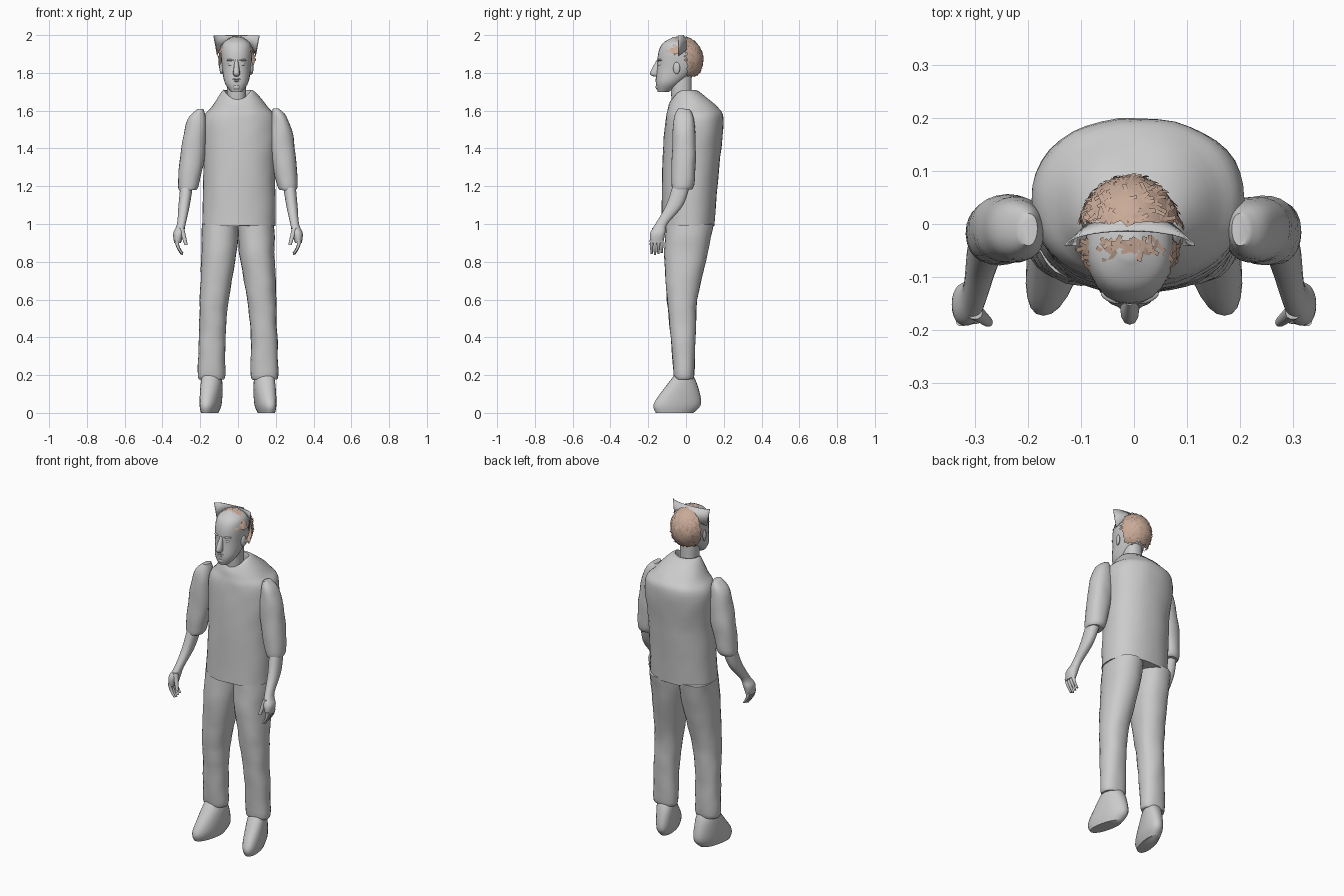
import bpy, bmesh, math, random
from mathutils import Vector, Matrix, noise

if "Cube" in bpy.data.objects:
    bpy.data.objects.remove(bpy.data.objects["Cube"], do_unlink=True)
random.seed(4)


def material(name, red, green, blue):
    mat = bpy.data.materials.new(name)
    mat.use_nodes = True
    mat.diffuse_color = (red, green, blue, 1)
    shader = mat.node_tree.nodes["Principled BSDF"]
    shader.inputs["Base Color"].default_value = mat.diffuse_color
    return mat


GREY = material("plain grey", 0.6, 0.6, 0.6)
HAIR = material("light brown hair", 0.58, 0.4, 0.31)


def finish(bm, name, mat, smooth=True):
    """Turn a bmesh into a named, coloured object; smooth parts keep sharp rims."""
    mesh = bpy.data.meshes.new(name)
    bm.to_mesh(mesh)
    bm.free()
    mesh.materials.append(mat)
    obj = bpy.data.objects.new(name, mesh)
    bpy.context.collection.objects.link(obj)
    if smooth:
        bpy.context.view_layer.objects.active = obj
        obj.select_set(True)
        bpy.ops.object.shade_smooth_by_angle(angle=math.radians(50))
        obj.select_set(False)
    return obj


def ring(z, x=0.0, y=0.0, wide=0.1, deep=0.1):
    """A level cross-section: its height, centre and half sizes."""
    return Vector((z, x, y, wide, deep))


def flowing(rings, steps=5):
    """Fill in a smooth spline between the given cross-sections."""
    path = [rings[0], *rings, rings[-1]]
    for before, start, end, after in zip(path, path[1:], path[2:], path[3:]):
        for k in range(steps):
            t = k / steps
            leave, arrive = (end - before) / 2, (after - start) / 2
            ease = t * t * (3 - 2 * t)
            yield (start.lerp(end, ease) + leave * t * (1 - t) ** 2
                   - arrive * t * t * (1 - t))
    yield rings[-1]


def loft(name, rings, side=1, n=24, shear=0.0, neckline=0.0, wrinkle=0.0):
    """Skin a capped body through rounded cross-sections."""
    bm = bmesh.new()
    top = max(r[0] for r in rings)
    loops = []
    for z, cx, cy, wide, deep in flowing(rings):
        loop = []
        for i in range(n):
            a = math.tau * i / n
            u, v = (math.copysign(abs(w) ** 0.9, w) for w in (math.cos(a), math.sin(a)))
            x = cx + u * wide - shear * v * deep
            # lower the front of the uppermost rings to shape a neckline
            drop = neckline * max(0, 1 - (top - z) / 0.08) * max(0, -v) ** 2
            co = Vector((side * x, cy + v * deep, z - drop))
            co += noise.noise_vector(co * 13) * wrinkle
            loop.append(bm.verts.new(co))
        loops.append(loop)
    for a, b in zip(loops, loops[1:]):
        for i in range(n):
            bm.faces.new((a[i - 1], a[i], b[i], b[i - 1]))
    bm.faces.new(loops[0])
    bm.faces.new(loops[-1])
    bmesh.ops.recalc_face_normals(bm, faces=bm.faces)
    return finish(bm, name, GREY)


def ellipsoid(name, centre, radii, turn=0.0):
    bm = bmesh.new()
    place = (Matrix.Translation(centre) @ Matrix.Rotation(turn, 4, "Z")
             @ Matrix.Diagonal((*radii, 1)))
    bmesh.ops.create_uvsphere(bm, u_segments=16, v_segments=10, radius=1, matrix=place)
    return finish(bm, name, GREY)


# Shirt body with an open collar that folds inward
loft("shirt", [
    ring(z=0.99, x=0.005, y=0.01, wide=0.195, deep=0.14),
    ring(z=1.3, x=0.008, y=0.025, wide=0.19, deep=0.15),
    ring(z=1.54, x=0.008, y=0.045, wide=0.2, deep=0.155),
    ring(z=1.62, x=0.01, y=0.035, wide=0.15, deep=0.13),
    ring(z=1.71, y=-0.01, wide=0.075, deep=0.065),
    ring(z=1.66, y=-0.01, wide=0.06, deep=0.05),
], n=40, neckline=0.05, wrinkle=0.004)

# Neck and head
MID = -0.008
loft("neck", [ring(z=1.58, x=MID, y=-0.02, wide=0.05, deep=0.05),
              ring(z=1.82, x=MID, y=-0.03, wide=0.05, deep=0.06)])
loft("head", [
    ring(z=1.7, x=MID, y=-0.12, wide=0.03, deep=0.03),
    ring(z=1.75, x=MID, y=-0.09, wide=0.063, deep=0.07),
    ring(z=1.83, x=MID, y=-0.045, wide=0.077, deep=0.108),
    ring(z=1.91, x=MID, y=-0.038, wide=0.083, deep=0.108),
    ring(z=1.96, x=MID, y=-0.04, wide=0.07, deep=0.08),
    ring(z=1.99, x=MID, y=-0.035, wide=0.02, deep=0.03),
])

# Face details
loft("nose", [ring(z=1.78, x=MID, y=-0.15, wide=0.01, deep=0.02),
              ring(z=1.8, x=MID, y=-0.16, wide=0.018, deep=0.03),
              ring(z=1.87, x=MID, y=-0.14, wide=0.008, deep=0.014)], n=12)
ellipsoid("upper_lip", (MID, -0.153, 1.767), (0.024, 0.01, 0.005))
ellipsoid("lower_lip", (MID, -0.153, 1.757), (0.02, 0.01, 0.006))
ellipsoid("chin", (MID, -0.145, 1.725), (0.022, 0.016, 0.016))

# Arms, hands, legs and feet, one set per side
for label, side in (("left", 1), ("right", -1)):
    ellipsoid(label + "_eye", (MID + side * 0.032, -0.138, 1.845), (0.015, 0.008, 0.008), side * 0.4)
    ellipsoid(label + "_brow", (MID + side * 0.034, -0.138, 1.868), (0.022, 0.01, 0.006), side * 0.4)
    ellipsoid(label + "_ear", (MID + side * 0.08, -0.05, 1.825), (0.009, 0.019, 0.032), side * -0.3)
    loft(label + "_sleeve", [
        ring(z=1.61, x=0.2, y=-0.01, wide=0.015, deep=0.03),
        ring(z=1.55, x=0.22, y=-0.01, wide=0.048, deep=0.055),
        ring(z=1.4, x=0.235, y=-0.01, wide=0.066, deep=0.063),
        ring(z=1.22, x=0.26, y=-0.015, wide=0.056, deep=0.06),
        ring(z=1.18, x=0.265, y=-0.02, wide=0.045, deep=0.05),
    ], side, wrinkle=0.005)
    loft(label + "_forearm_and_palm", [
        ring(z=1.22, x=0.27, y=-0.02, wide=0.034, deep=0.045),
        ring(z=1.1, x=0.285, y=-0.06, wide=0.03, deep=0.045),
        ring(z=1.0, x=0.3, y=-0.13, wide=0.023, deep=0.032),
        ring(z=0.95, x=0.315, y=-0.15, wide=0.028, deep=0.04),
        ring(z=0.9, x=0.32, y=-0.155, wide=0.018, deep=0.034),
    ], side)
    for k, finger in enumerate(("index", "middle", "ring", "little")):
        length = 0.08 - 0.006 * abs(k - 1)
        loft(f"{label}_{finger}_finger",
             [ring(0.915 - length * t, 0.325 - 0.03 * t * t, -0.182 + 0.018 * k,
                   0.011 - 0.005 * t, 0.011 - 0.005 * t) for t in (0, 0.5, 1)], side, n=10)
    loft(label + "_thumb",
         [ring(0.98 - 0.09 * t, 0.3 - 0.025 * t, -0.165 - 0.02 * t,
               0.015 - 0.006 * t, 0.015 - 0.006 * t) for t in (0, 0.5, 1)], side, n=10)
    loft(label + "_trouser_leg", [
        ring(z=1.0, x=0.095, y=0.02, wide=0.097, deep=0.125),
        ring(z=0.85, x=0.1, wide=0.094, deep=0.115),
        ring(z=0.6, x=0.125, y=-0.02, wide=0.077, deep=0.08),
        ring(z=0.4, x=0.137, y=-0.015, wide=0.07, deep=0.065),
        ring(z=0.2, x=0.14, y=-0.01, wide=0.072, deep=0.055),
        ring(z=0.18, x=0.14, y=-0.01, wide=0.05, deep=0.04),
    ], side, wrinkle=0.005)
    loft(label + "_shoe", [
        ring(z=0.22, x=0.14, y=-0.01, wide=0.045, deep=0.035),
        ring(z=0.15, x=0.14, y=-0.02, wide=0.055, deep=0.08),
        ring(z=0.05, x=0.145, y=-0.045, wide=0.052, deep=0.125),
        ring(z=0, x=0.15, y=-0.06, wide=0.04, deep=0.1),
    ], side, shear=0.2)

# Hair: a front and a back patch of shell, with loose flat strands on top
CENTRE, RADII = Vector((MID, -0.027, 1.87)), Vector((0.099, 0.119, 0.124))


def has_hair(p):
    x = abs(p.x - CENTRE.x)
    front = p.y < -0.035 and p.z > 1.945 - 0.7 * max(0, x - 0.03)
    bald = x < 0.028 and -0.1 < p.y < -0.05
    back = p.y > 0.005 and p.z > 1.785
    return back or (front and not bald)


bm = bmesh.new()
bmesh.ops.create_icosphere(bm, subdivisions=4, radius=1,
                           matrix=Matrix.Translation(CENTRE) @ Matrix.Diagonal((*RADII, 1)))
bare = [f for f in bm.faces if not has_hair(f.calc_center_median())]
bmesh.ops.delete(bm, geom=bare, context="FACES")
roots = [f.calc_center_median() for f in bm.faces]
finish(bm, "hair_shell", HAIR)

bm = bmesh.new()
for root in random.sample(roots, min(240, len(roots))):
    out = (root - CENTRE).normalized()
    along = out.cross(Vector((random.uniform(-1, 1), random.uniform(-1, 1), 0.4))).normalized()
    across = out.cross(along) * 0.004
    reach = along * random.uniform(0.012, 0.024)
    lift = out * random.uniform(-0.002, 0.004)
    corners = (root - reach - across, root - reach + across,
               root + reach + across + lift, root + reach - across + lift)
    bm.faces.new([bm.verts.new((c.x, c.y, min(c.z, 2))) for c in corners])
finish(bm, "hair_strands", HAIR, smooth=False)

# Flared band standing up across the crown
bm = bmesh.new()
rows = []
for i in range(25):
    a = math.pi * (i / 24 - 0.5)
    s, c = math.sin(a), math.cos(a)
    rows.append((bm.verts.new((MID + 0.1 * s, -0.04 + 0.065 * c, 1.89 + 0.05 * c)),
                 bm.verts.new((MID + 0.12 * s, -0.042 + 0.028 * c, 1.998))))
for (a, b), (c, d) in zip(rows, rows[1:]):
    bm.faces.new((a, c, d, b))
band = finish(bm, "head_band", GREY)
band.modifiers.new("thickness", "SOLIDIFY").thickness = 0.003
